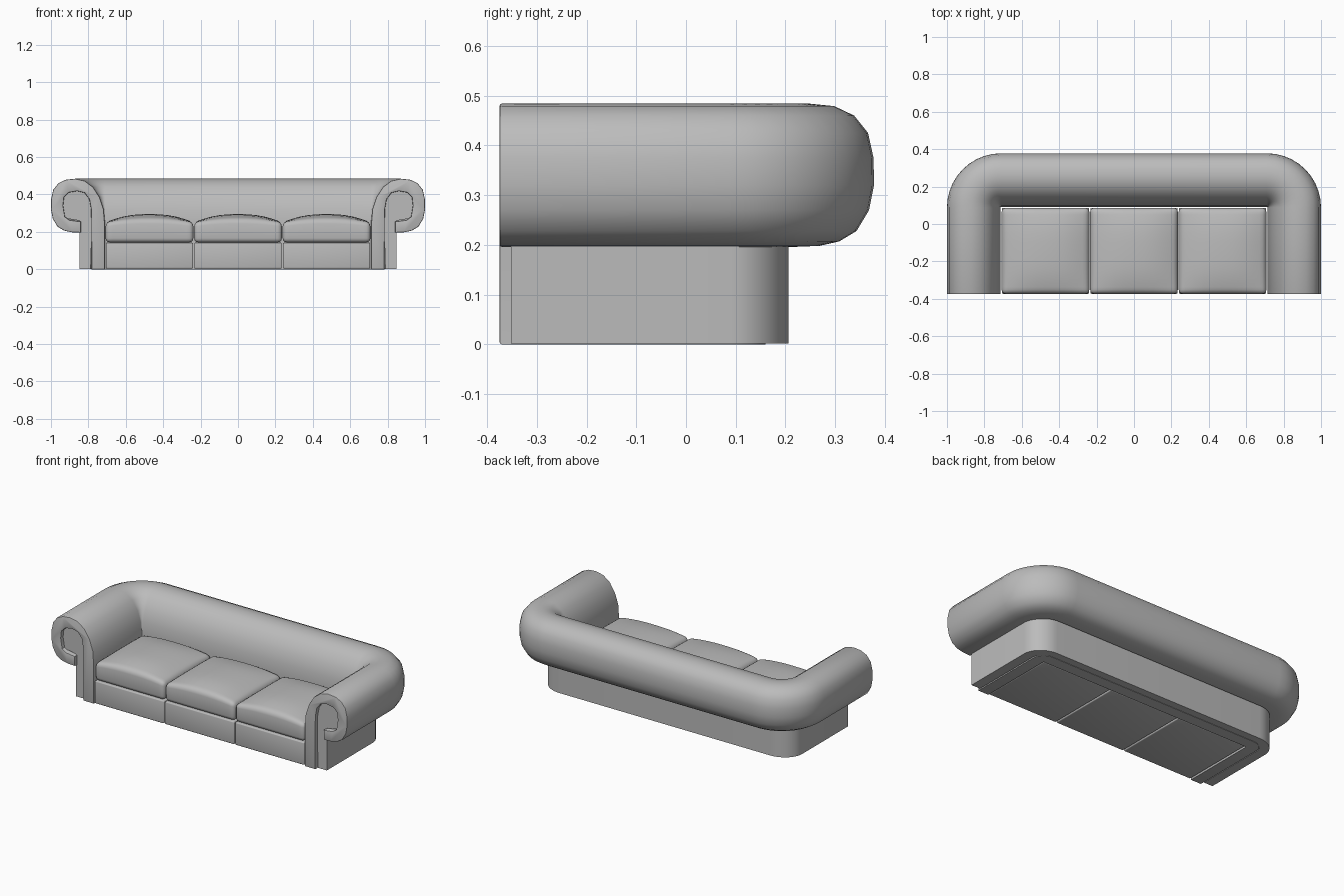
import bpy, bmesh, math

if "Cube" in bpy.data.objects:
    bpy.data.objects.remove(bpy.data.objects["Cube"])

GREY = (0.5, 0.5, 0.5)
fabric = bpy.data.materials.new("grey fabric")
fabric.use_nodes = True
fabric.diffuse_color = (*GREY, 1)
fabric.node_tree.nodes["Principled BSDF"].inputs["Base Color"].default_value = (*GREY, 1)

SEAT_X, SEAT_Y = 0.71, 0.088      # inner corner of arms and back
FRONT = -0.375


def finish(bm, name, angle=40):
    bmesh.ops.recalc_face_normals(bm, faces=bm.faces)
    mesh = bpy.data.meshes.new(name)
    bm.to_mesh(mesh)
    bm.free()
    mesh.materials.append(fabric)
    obj = bpy.data.objects.new(name, mesh)
    bpy.context.collection.objects.link(obj)
    bpy.ops.object.select_all(action='DESELECT')
    obj.select_set(True)
    bpy.context.view_layer.objects.active = obj
    bpy.ops.object.shade_smooth_by_angle(angle=math.radians(angle))
    return obj


def u_sweep(name, profile, front, back_scale=1.0, bevel=0.0, steps=10):
    """Sweep a closed (outward, height) profile along arm, back and arm."""
    stations = [(SEAT_X, front, 0.0)]
    stations += [(SEAT_X, SEAT_Y, math.pi / 2 * i / steps) for i in range(steps + 1)]
    stations += [(-x, y, math.pi - a) for x, y, a in reversed(stations)]
    bm = bmesh.new()
    rings = [[bm.verts.new((x + r * math.cos(a), y + r * math.sin(a) * back_scale, z))
              for r, z in profile] for x, y, a in stations]
    n = len(profile)
    for a, b in zip(rings, rings[1:]):
        for i in range(n):
            j = (i + 1) % n
            bm.faces.new((a[i], a[j], b[j], b[i]))
    caps = [bm.faces.new(rings[0]), bm.faces.new(rings[-1])]
    bmesh.ops.recalc_face_normals(bm, faces=bm.faces)
    if bevel:
        rim = [e for f in caps for e in f.edges]
        bmesh.ops.bevel(bm, geom=rim, offset=bevel, segments=2, profile=0.5,
                        affect='EDGES', clamp_overlap=False)
    return finish(bm, name)


# Scrolled arms and back: one thick hooked band
outer = [(0.003, 0.0), (0.003, 0.25), (0.008, 0.32), (0.03, 0.385), (0.065, 0.44),
         (0.11, 0.473), (0.16, 0.484), (0.21, 0.479), (0.25, 0.46), (0.278, 0.425),
         (0.289, 0.375), (0.29, 0.32), (0.28, 0.27), (0.255, 0.228),
         (0.22, 0.207), (0.18, 0.198), (0.13, 0.196)]
inner = [(0.13, 0.255), (0.19, 0.263), (0.215, 0.28), (0.225, 0.34), (0.22, 0.385),
         (0.195, 0.41), (0.15, 0.418), (0.11, 0.408), (0.085, 0.375),
         (0.075, 0.32), (0.072, 0.0)]
u_sweep("scroll_arms_and_back", outer + inner, FRONT, bevel=0.005)

# Recessed core: fills the scroll and forms the plinth
core = [(0.078, 0.002), (0.137, 0.002), (0.137, 0.26), (0.23, 0.275), (0.23, 0.4),
        (0.15, 0.425), (0.1, 0.41), (0.068, 0.33)]
u_sweep("plinth_and_scroll_core", core, -0.352, back_scale=0.86)


def padded_box(name, x, width, z0, z1, bevel, crown=0.0):
    """Rounded box, with its upper half puffed up towards the middle."""
    bm = bmesh.new()
    bmesh.ops.create_cube(bm, size=1)
    depth = SEAT_Y - FRONT - 0.004
    y = (SEAT_Y + FRONT) / 2
    for v in bm.verts:
        v.co = (v.co.x * width, v.co.y * depth, z1 if v.co.z > 0 else z0)
    bmesh.ops.bevel(bm, geom=bm.edges[:], offset=bevel, segments=3,
                    profile=0.5, affect='EDGES')
    if crown:
        for axis, size in ((0, width), (1, depth)):
            for i in range(-4, 5):
                co, no = [0, 0, 0], [0, 0, 0]
                co[axis] = i / 9.5 * size
                no[axis] = 1
                bmesh.ops.bisect_plane(bm, geom=bm.verts[:] + bm.edges[:] + bm.faces[:],
                                       plane_co=co, plane_no=no)
        for v in bm.verts:
            u, w = abs(2 * v.co.x / width), abs(2 * v.co.y / depth)
            lift = max(0, 1 - u ** 2.4) * (0.35 + 0.65 * max(0, 1 - w ** 3))
            v.co.z += crown * lift * (v.co.z > (z0 + z1) / 2)
    bmesh.ops.translate(bm, verts=bm.verts, vec=(x, y, 0))
    return finish(bm, name, 50)


# Three seats, each a front panel block with a cushion on top
pitch = 2 * SEAT_X / 3
for side, i in (("right", -1), ("middle", 0), ("left", 1)):
    padded_box(side + "_seat_base", i * pitch, pitch - 0.006, 0.004, 0.142, 0.006)
    padded_box(side + "_cushion", i * pitch, pitch - 0.004, 0.144, 0.25, 0.022, 0.045)
